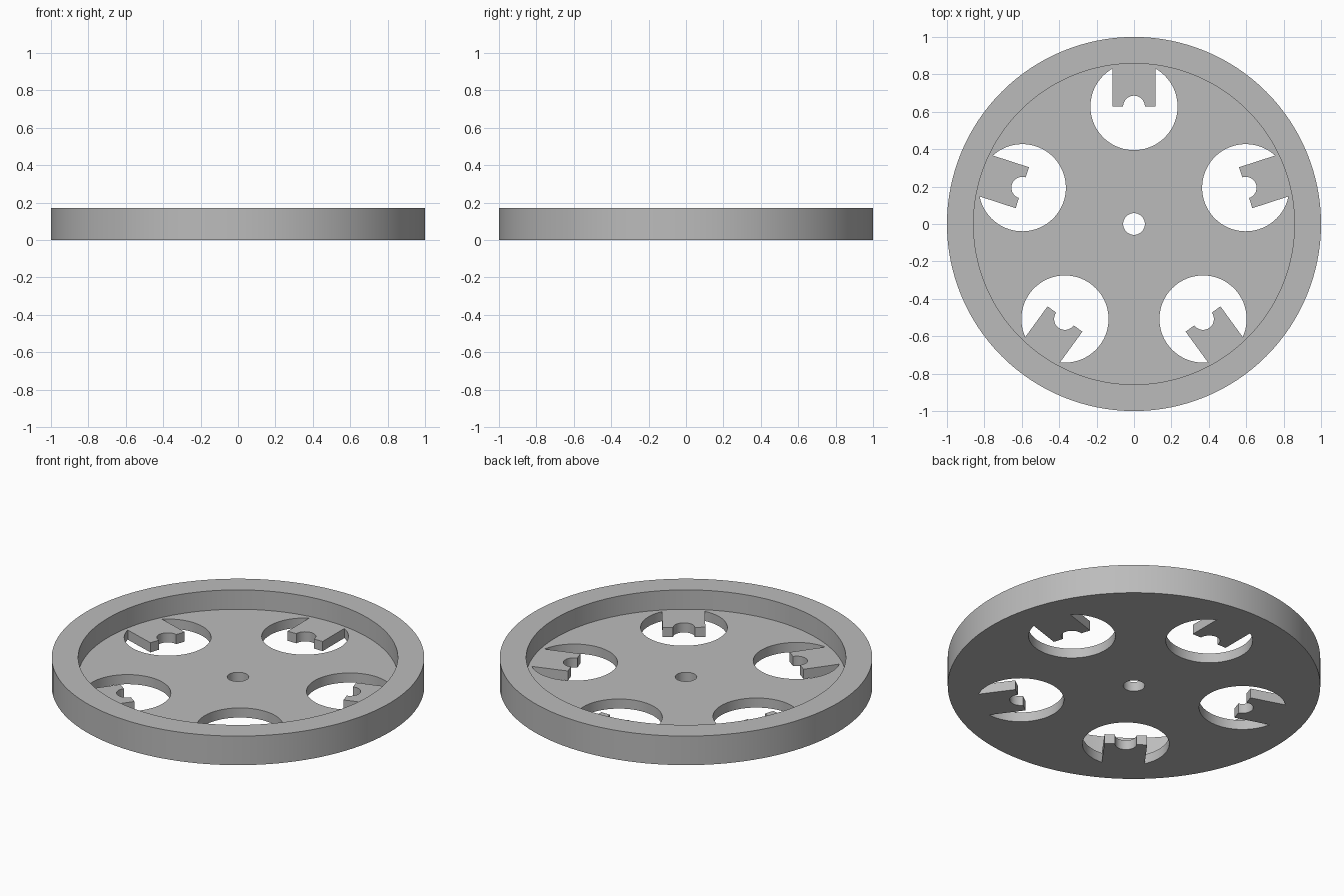
import bpy, bmesh
from math import cos, sin, pi, radians, acos
from mathutils import Matrix, Vector

if "Cube" in bpy.data.objects:
    bpy.data.objects.remove(bpy.data.objects["Cube"], do_unlink=True)

RIM_R, RIM_IN, RIM_H, WEB_H = 1.0, 0.858, 0.172, 0.057
HOLE_R, HOLE_DIST, TAB_W, BORE_R = 0.233, 0.628, 0.115, 0.058

grey = bpy.data.materials.new("plain grey")
grey.use_nodes = True
colour = (0.5, 0.5, 0.5, 1)
grey.diffuse_color = colour
grey.node_tree.nodes["Principled BSDF"].inputs["Base Color"].default_value = colour


def make_object(name, bm):
    bmesh.ops.recalc_face_normals(bm, faces=bm.faces)
    mesh = bpy.data.meshes.new(name)
    bm.to_mesh(mesh)
    bm.free()
    mesh.materials.append(grey)
    ob = bpy.data.objects.new(name, mesh)
    bpy.context.collection.objects.link(ob)
    return ob


def arc(radius, start, end, steps):
    angles = [start + (end - start) * i / steps for i in range(steps + 1)]
    return [Vector((radius * cos(a), radius * sin(a), 0)) for a in angles]


def add_prism(bm, outline, z0, z1):
    """Extrude a closed flat outline from z0 to z1."""
    face = bm.faces.new([bm.verts.new((p.x, p.y, z0)) for p in outline])
    top = bmesh.ops.extrude_face_region(bm, geom=[face])["geom"]
    verts = [v for v in top if isinstance(v, bmesh.types.BMVert)]
    bmesh.ops.translate(bm, verts=verts, vec=(0, 0, z1 - z0))


def circle(radius, steps):
    return arc(radius, 0, 2 * pi, steps)[:-1]


# Wheel body: a full disc, later hollowed from above
bm = bmesh.new()
add_prism(bm, circle(RIM_R, 128), 0, RIM_H)
wheel = make_object("wheel", bm)

# Recess that leaves the raised rim
bm = bmesh.new()
add_prism(bm, circle(RIM_IN, 128), WEB_H, RIM_H + 0.1)
recess = make_object("recess_cutter", bm)

# Five round windows, each keeping a notched tab that points at the hub
bm = bmesh.new()
corner = acos(TAB_W / HOLE_R)
outline = arc(HOLE_R, pi - corner, 2 * pi + corner, 64)
outline += [Vector((TAB_W, 0, 0))] + arc(BORE_R, 0, pi, 24) + [Vector((-TAB_W, 0, 0))]
for i in range(5):
    turn = Matrix.Rotation(radians(72 * i), 3, "Z")
    add_prism(bm, [turn @ (p + Vector((0, HOLE_DIST, 0))) for p in outline], -0.1, 0.1)
# Hub bore
add_prism(bm, circle(BORE_R, 48), -0.1, 0.1)
windows = make_object("window_cutter", bm)

for cutter in (recess, windows):
    mod = wheel.modifiers.new(cutter.name, "BOOLEAN")
    mod.operation, mod.solver, mod.object = "DIFFERENCE", "EXACT", cutter

# Bake the cuts and drop the cutters
bpy.context.view_layer.objects.active = wheel
for ob in bpy.context.selected_objects:
    ob.select_set(False)
wheel.select_set(True)
for mod in list(wheel.modifiers):
    bpy.ops.object.modifier_apply(modifier=mod.name)
for cutter in (recess, windows):
    bpy.data.objects.remove(cutter, do_unlink=True)
bpy.ops.object.shade_smooth_by_angle(angle=radians(30))
